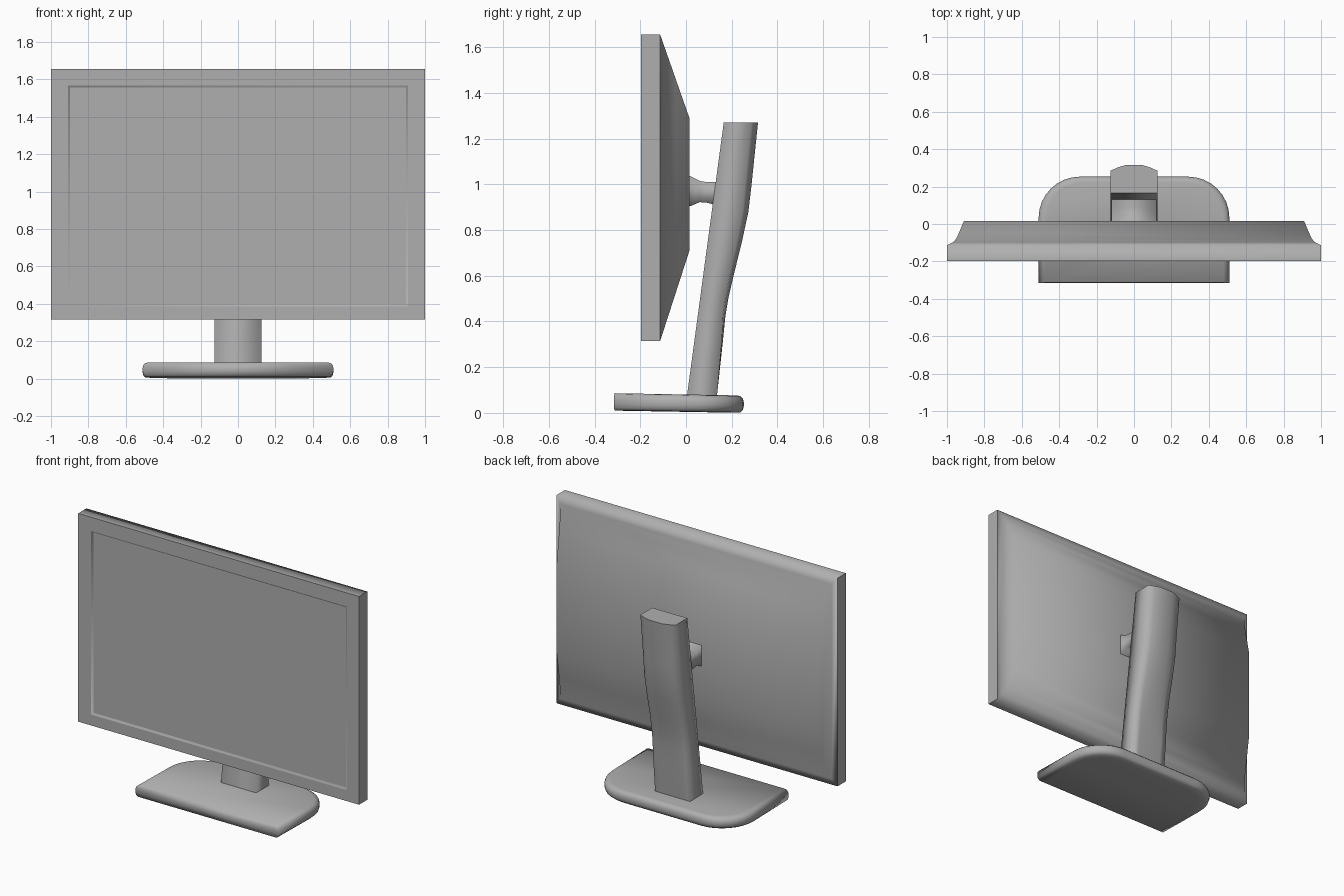
import bpy, bmesh, math

if "Cube" in bpy.data.objects:
    bpy.data.objects.remove(bpy.data.objects["Cube"])

grey = bpy.data.materials.new("mid_grey")
grey.diffuse_color = (0.43, 0.43, 0.43, 1)
grey.use_nodes = True
grey.node_tree.nodes["Principled BSDF"].inputs["Base Color"].default_value = grey.diffuse_color


def loft(name, rings, angle=180, sharp_rings=(), sharp_side_ring=None):
    """Skin a stack of equal-length point rings, cap both ends, shade smooth.
    Edges above the angle, or lying on a listed ring, stay sharp."""
    bm = bmesh.new()
    rows = [[bm.verts.new(p) for p in ring] for ring in rings]
    n = len(rows[0])
    for a, b in zip(rows, rows[1:]):
        for i in range(n):
            j = (i + 1) % n
            bm.faces.new((a[i], a[j], b[j], b[i]))
    bm.faces.new(rows[0])
    bm.faces.new(rows[-1])
    bmesh.ops.recalc_face_normals(bm, faces=bm.faces)
    for f in bm.faces:
        f.smooth = True
    for e in bm.edges:
        e.smooth = e.calc_face_angle(0) <= math.radians(angle)
    for r in sharp_rings:
        for i in range(n):
            bm.edges.get((rows[r][i], rows[r][(i + 1) % n])).smooth = False
    if sharp_side_ring is not None:
        for i in (1, 3):
            row = rows[sharp_side_ring]
            bm.edges.get((row[i], row[(i + 1) % n])).smooth = False
    mesh = bpy.data.meshes.new(name)
    bm.to_mesh(mesh)
    bm.free()
    mesh.materials.append(grey)
    ob = bpy.data.objects.new(name, mesh)
    bpy.context.collection.objects.link(ob)
    return ob


def rect(y, half_w, z0, z1):
    return [(-half_w, y, z0), (half_w, y, z0), (half_w, y, z1), (-half_w, y, z1)]


# Display: recessed screen, bezel, slab, then the tapering back shell
display = [rect(-0.188, 0.899, 0.396, 1.556),
           rect(-0.197, 0.91, 0.385, 1.567),
           rect(-0.197, 1.0, 0.315, 1.655),
           rect(-0.113, 1.0, 0.315, 1.655)]
for y, half_w in [(-0.098, 0.968), (-0.078, 0.95), (-0.045, 0.935), (0.015, 0.91)]:
    t = (y + 0.113) / 0.128
    display.append(rect(y, half_w, 0.315 + 0.395 * t, 1.655 - 0.365 * t))
loft("display", display, 75, (0, 1, 2), 3)

# Mounting arm between display and column, flared at the display
arm = [(0.005, 0.905, 1.04), (0.02, 0.905, 1.035), (0.06, 0.922, 1.015),
       (0.09, 0.92, 1.01), (0.15, 0.905, 1.01)]
loft("mounting_arm", [rect(y, 0.12, z0, z1) for y, z0, z1 in arm], 180, (0, -1))

# Column: flat front, back that bulges more towards the top
column = [(0.07, 0.135, 0.0), (0.30, 0.16, 0.005), (0.42, 0.172, 0.01),
          (0.50, 0.185, 0.013), (0.60, 0.208, 0.018), (0.75, 0.245, 0.022),
          (0.88, 0.273, 0.026), (1.0, 0.287, 0.03), (1.27, 0.315, 0.03)]
rings = []
for z, back, bulge in column:
    front = 0.005 + 0.16 * (z - 0.08) / 1.19
    rings.append([(-0.125, front, z), (0.125, front, z),
                  (0.125, back - bulge, z), (0.085, back - 0.4 * bulge, z),
                  (0.045, back, z), (-0.045, back, z),
                  (-0.085, back - 0.4 * bulge, z), (-0.125, back - bulge, z)])
loft("column", rings, 180, (0, -1))


# Base: square front corners, large round back corners, softened rim, slight tilt
def base_ring(inset, z):
    w, y0, y1, r = 0.51 - inset, -0.315 + inset * 0.1, 0.253 - inset, 0.22
    right = [(w, y0)]
    for i in range(9):
        a = math.pi / 2 * i / 8
        right.append((w - r + r * math.cos(a), y1 - r + r * math.sin(a)))
    outline = right + [(-x, y) for x, y in reversed(right)]
    return [(x, y, z + 0.01 * (0.253 - y) / 0.566) for x, y in outline]


loft("base", [base_ring(i, z) for i, z in
              [(0.05, 0.0), (0.015, 0.002), (0.004, 0.013), (0.0, 0.03), (0.0, 0.046),
               (0.004, 0.062), (0.015, 0.073), (0.03, 0.076)]])
